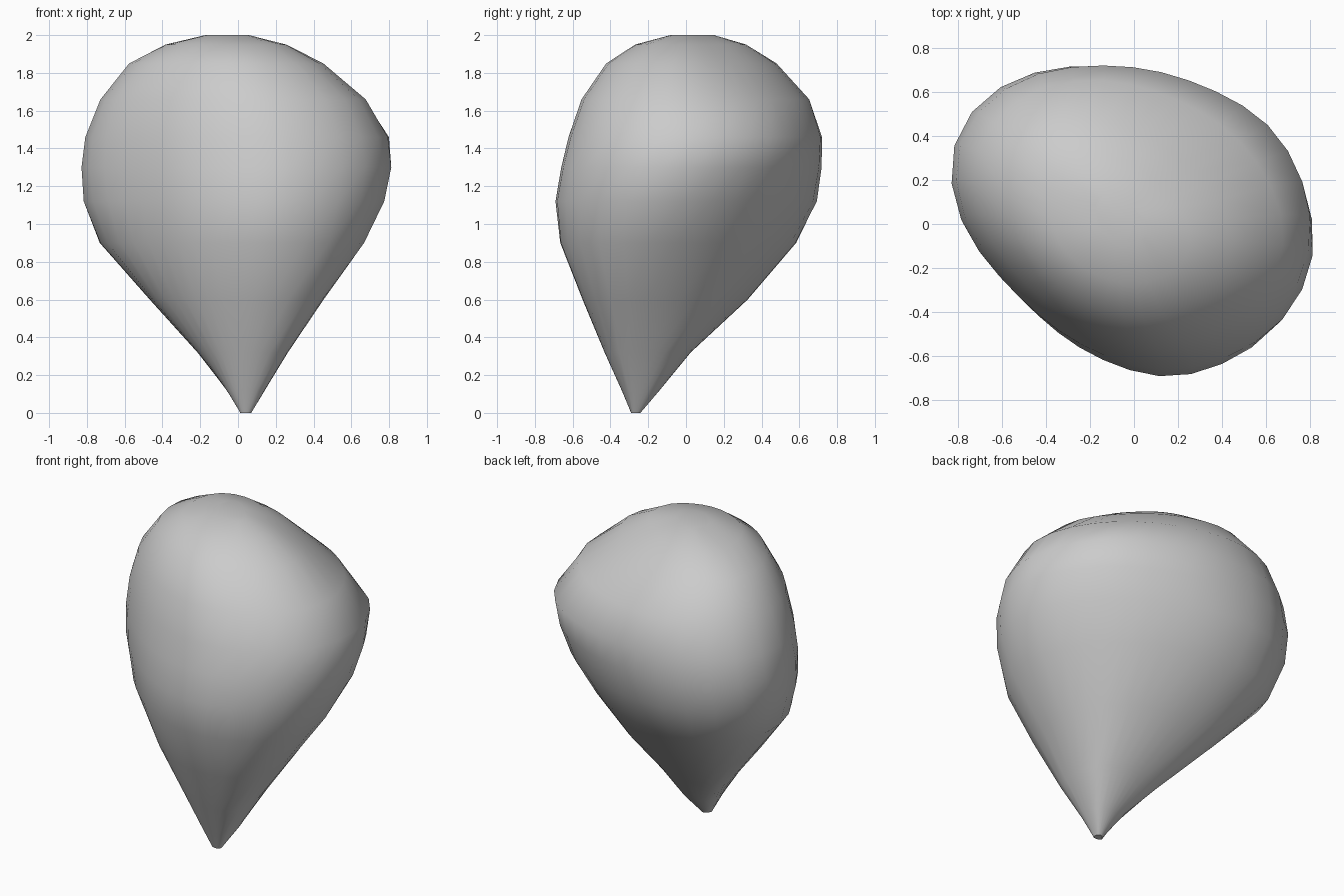
import bpy
import bmesh
from math import cos, tau, sin, radians, sqrt

cube = bpy.data.objects.get("Cube")
if cube:
    bpy.data.objects.remove(cube, do_unlink=True)

SEGMENTS = 32
SHARPNESS = 15   # higher gives flatter sides and tighter corners

# Horizontal sections, from the tip to the crown:
# height, x range, y range, range along x+y, range along y-x
SECTIONS = [
    (0, .01, .07, -.29, -.24, -.19, -.13, -.25, -.2),
    (.12, -.06, .14, -.34, -.14, -.25, -.01, -.32, -.1),
    (.32, -.21, .26, -.43, .02, -.34, .13, -.46, .16),
    (.6, -.46, .45, -.55, .32, -.47, .33, -.63, .53),
    (.9, -.74, .68, -.68, .58, -.57, .52, -.77, .8),
    (1.12, -.84, .8, -.71, .69, -.59, .65, -.8, .88),
    (1.3, -.85, .84, -.67, .71, -.59, .72, -.8, .9),
    (1.46, -.83, .82, -.63, .71, -.57, .76, -.76, .87),
    (1.66, -.74, .7, -.56, .65, -.53, .6, -.66, .79),
    (1.85, -.58, .48, -.43, .48, -.43, .35, -.46, .64),
    (1.95, -.38, .27, -.27, .32, -.31, .2, -.29, .44),
    (2, -.17, .06, -.08, .15, -.14, .05, -.1, .22),
]
# How far the corner after each side stands out, relative to its neighbours
CORNERS = (.985, .93, 1.02, 1.05, 1, .945, .975, 1.01)


def make_material(name, colour):
    mat = bpy.data.materials.new(name)
    mat.use_nodes = True
    mat.diffuse_color = colour
    mat.node_tree.nodes["Principled BSDF"].inputs["Base Color"].default_value = colour
    return mat


def section_points(row):
    """Rounded sixteen-sided outline fitted inside the ranges of one section."""
    z, x0, x1, y0, y1, u0, u1, w0, w1 = row
    cx, cy = (x0 + x1) / 2, (y0 + y1) / 2
    cu, cw = (cx + cy) / sqrt(2), (cy - cx) / sqrt(2)
    # Distance from the centre to each main side, counter-clockwise from +x
    sides = [x1 - cx, u1 - cu, y1 - cy, w1 - cw,
             cx - x0, cu - u0, cy - y0, cw - w0]
    # Insert a corner bevel after every main side
    reach = []
    for k, side in enumerate(sides):
        following = sides[(k + 1) % len(sides)]
        reach += [side, CORNERS[k] * (side + following) / 2]
    points = []
    for i in range(SEGMENTS):
        a = tau * i / SEGMENTS
        total = sum((max(0, cos(a - tau * k / len(reach))) / r) ** SHARPNESS
                    for k, r in enumerate(reach))
        radius = 1.03 * total ** (-1 / SHARPNESS)
        points.append((cx + radius * cos(a), cy + radius * sin(a), z))
    return points


# Body: loft through the sections and close both ends
bm = bmesh.new()
rings = [[bm.verts.new(p) for p in section_points(row)] for row in SECTIONS]
for low, high in zip(rings, rings[1:]):
    for i in range(SEGMENTS):
        j = (i + 1) % SEGMENTS
        bm.faces.new((low[i], low[j], high[j], high[i]))
bm.faces.new(reversed(rings[0]))
bm.faces.new(rings[-1])
bmesh.ops.recalc_face_normals(bm, faces=bm.faces)

mesh = bpy.data.meshes.new("teardrop_body")
bm.to_mesh(mesh)
bm.free()
body = bpy.data.objects.new("teardrop_body", mesh)
bpy.context.collection.objects.link(body)
mesh.materials.append(make_material("plain grey", (.6, .6, .6, 1)))

# Smooth skin with a crisp edge only at the tip
bpy.ops.object.select_all(action='DESELECT')
body.select_set(True)
bpy.context.view_layer.objects.active = body
bpy.ops.object.shade_smooth_by_angle(angle=radians(45))
